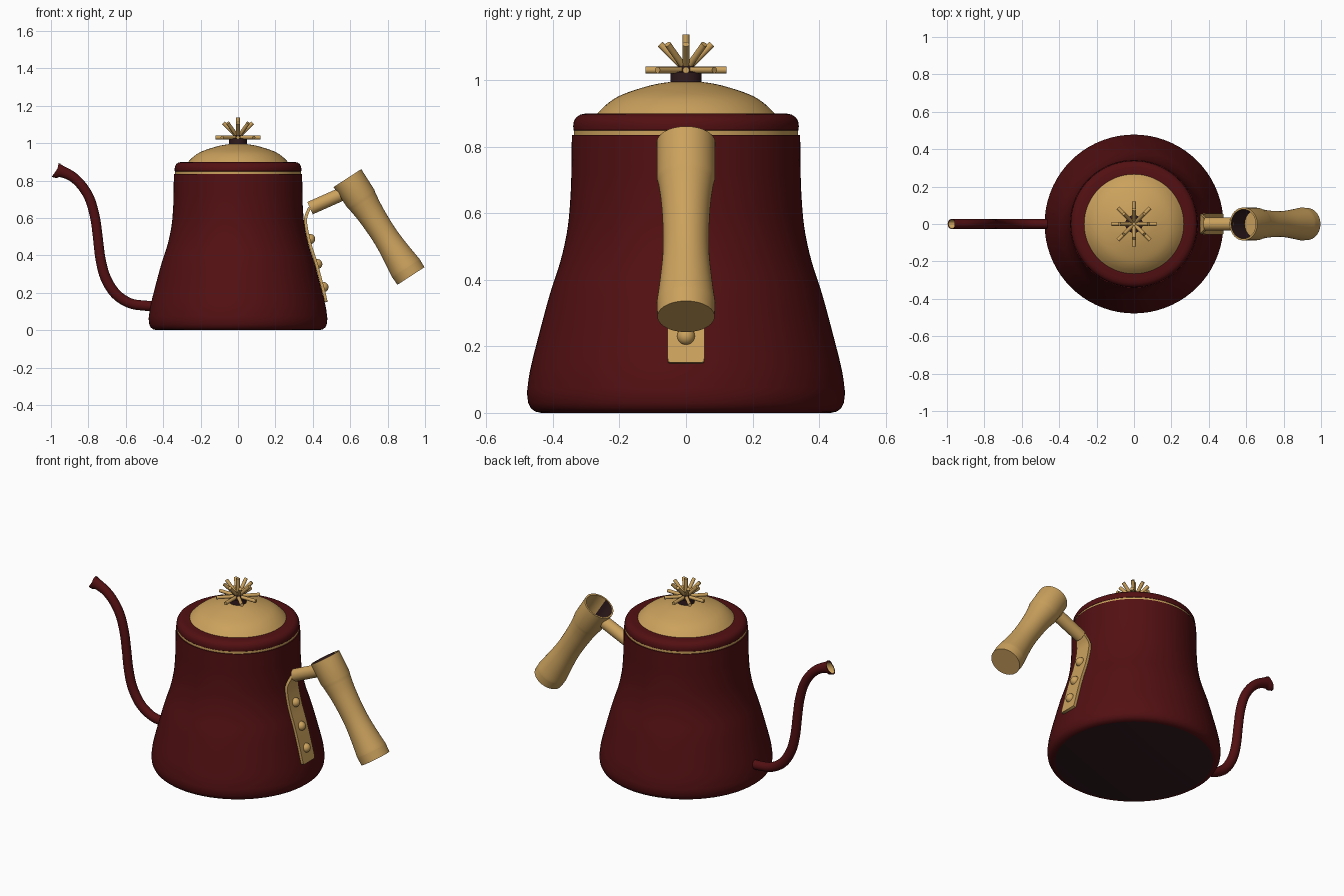
import bpy, bmesh, math
from mathutils import Vector

if "Cube" in bpy.data.objects:
    bpy.data.objects.remove(bpy.data.objects["Cube"])

def material(name, rgb):
    m = bpy.data.materials.new(name)
    m.diffuse_color = (*rgb, 1)
    m.use_nodes = True
    m.node_tree.nodes["Principled BSDF"].inputs["Base Color"].default_value = m.diffuse_color
    return m

RED = material("dark red enamel", (0.085, 0.005, 0.006))
GOLD = material("brass gold", (0.60, 0.36, 0.11))
DARK = material("dark brown", (0.030, 0.011, 0.013))
X, Y, Z = Vector((1, 0, 0)), Vector((0, 1, 0)), Vector((0, 0, 1))

def spline(pts, n=6):
    """Catmull-Rom interpolation through tuples of any size."""
    pts = [Vector(p) for p in pts]
    ext = [2 * pts[0] - pts[1]] + pts + [2 * pts[-1] - pts[-2]]
    out = []
    for i in range(1, len(ext) - 2):
        a, b, c, d = ext[i - 1:i + 3]
        for k in range(n):
            t = k / n
            out.append(0.5 * (2 * b + (c - a) * t + (2 * a - 5 * b + 4 * c - d) * t * t
                              + (3 * b - a - 3 * c + d) * t ** 3))
    return out + [pts[-1]]

def loft(name, rings, mats, rule=None, seg=48, phase=0.0, angle=35):
    """Skin rings of (centre, u, v, radius_u, radius_v) and cap both ends."""
    bm = bmesh.new()
    loops = []
    for c, u, v, ru, rv in rings:
        loops.append([bm.verts.new(c + u * ru * math.cos(a) + v * rv * math.sin(a))
                      for a in (phase + 2 * math.pi * i / seg for i in range(seg))])
    for j in range(len(loops) - 1):
        for i in range(seg):
            k = (i + 1) % seg
            f = bm.faces.new((loops[j][i], loops[j][k], loops[j + 1][k], loops[j + 1][i]))
            if rule:
                f.material_index = rule(j, math.cos(phase + 2 * math.pi * (i + .5) / seg))
    for j, lp in ((-1, loops[0]), (len(loops) - 1, loops[-1])):
        f = bm.faces.new(lp)
        if rule:
            f.material_index = rule(j, 0)
    bmesh.ops.recalc_face_normals(bm, faces=bm.faces)
    me = bpy.data.meshes.new(name)
    bm.to_mesh(me)
    bm.free()
    for m in mats:
        me.materials.append(m)
    ob = bpy.data.objects.new(name, me)
    bpy.context.collection.objects.link(ob)
    bpy.ops.object.select_all(action='DESELECT')
    ob.select_set(True)
    bpy.context.view_layer.objects.active = ob
    bpy.ops.object.shade_smooth_by_angle(angle=math.radians(angle))
    return ob

def lathe(name, profile, mats, rule=None, seg=72):
    return loft(name, [(Z * z, X, Y, r, r) for r, z in profile], mats, rule, seg)

def rod(name, a, b, r, mat, seg=16):
    d = (b - a).normalized()
    u = d.orthogonal().normalized()
    v = d.cross(u)
    return loft(name, [(a, u, v, r, r), (b, u, v, r, r)], [mat], seg=seg)

# Pot body with dark underside
side = spline([(0.478, 0.06), (0.468, 0.13), (0.438, 0.25), (0.408, 0.36), (0.376, 0.46),
               (0.355, 0.56), (0.346, 0.67), (0.344, 0.76), (0.343, 0.835)], 4)
foot = [(0.435, 0.0), (0.453, 0.004), (0.466, 0.014), (0.474, 0.03)]
lathe("pot_body", foot + [tuple(p) for p in side], [RED, DARK], lambda j, c: 1 if j < 0 else 0)

# Seam ring, lid rim and lid dome
lathe("seam_ring", [(0.337, 0.825), (0.337, 0.85)], [GOLD])
lathe("lid_rim", [(0.333, 0.844), (0.338, 0.850), (0.339, 0.862), (0.337, 0.876), (0.330, 0.888),
                  (0.318, 0.896), (0.300, 0.900), (0.262, 0.900)], [RED])
lathe("lid_dome", [tuple(p) for p in spline(
    [(0.274, 0.892), (0.235, 0.930), (0.19, 0.957), (0.11, 0.983), (0.05, 0.994), (0.004, 0.997)], 5)], [GOLD])

# Knob with a burst of rods
lathe("knob_base", [(0.047, 0.985), (0.047, 1.024), (0.03, 1.026), (0.022, 1.046), (0.005, 1.055)],
      [DARK], seg=32)
hub = Z * 1.03
for i in range(8):
    a = math.pi * i / 4
    out = Vector((math.cos(a), math.sin(a), 0))
    rod("knob_rod_level", hub, hub + out * 0.121, 0.010, GOLD)
    rod("knob_rod_raised", hub, hub + (out + Z).normalized() * 0.110, 0.010, GOLD)
rod("knob_rod_top", hub, Z * 1.137, 0.010, GOLD)

# Gooseneck spout: path rows are x, z, in-plane radius, side radius
path = spline([(-0.42, 0.128, .028, .027), (-0.50, 0.131, .027, .026), (-0.58, 0.145, .027, .026),
               (-0.655, 0.195, .028, .026), (-0.708, 0.28, .028, .026), (-0.735, 0.38, .027, .026),
               (-0.750, 0.50, .026, .026), (-0.764, 0.60, .026, .026), (-0.792, 0.70, .026, .026),
               (-0.835, 0.772, .026, .026), (-0.885, 0.820, .027, .026), (-0.940, 0.847, .031, .027),
               (-0.972, 0.854, .043, .028)], 5)
rings = []
for i, p in enumerate(path):
    t = path[min(i + 1, len(path) - 1)] - path[max(i - 1, 0)]
    u = Vector((-t[1], 0, t[0])).normalized()
    if u.z < 0:
        u = -u
    # keep the frame turning steadily along the neck
    if rings and u.dot(rings[-1][1]) < 0:
        u = -u
    rings.append((Vector((p[0], 0, p[1])), u, Y, p[2], p[3]))
cut = Vector((0.565, 0, 0.825))
if cut.dot(rings[-1][1]) < 0:
    cut = -cut
rings[-1] = (rings[-1][0], cut, Y, 0.0425, 0.028)
n_outer = len(rings) - 1
for k in (0, 2, 5, 8):
    c, u, v, ru, rv = rings[n_outer - k]
    rings.append((c, u, v, ru * 0.84, rv * 0.84))
loft("spout", rings, [RED, GOLD], lambda j, c: 1 if j > n_outer else 0, seg=24, angle=50)

# Riveted strap: rows are x, z, half width
strap = spline([(0.472, 0.150, .048), (0.469, 0.162, .055), (0.447, 0.25, .055), (0.417, 0.36, .055),
                (0.385, 0.46, .055), (0.365, 0.55, .054), (0.362, 0.60, .050), (0.382, 0.655, .032)], 4)
rings = []
for i, p in enumerate(strap):
    t = strap[min(i + 1, len(strap) - 1)] - strap[max(i - 1, 0)]
    rings.append((Vector((p[0], 0, p[1])), Vector((t[1], 0, -t[0])).normalized(), Y,
                  0.008 * math.sqrt(2), p[2] * math.sqrt(2)))
loft("handle_strap", rings, [GOLD], seg=4, phase=math.pi / 4)
for x, z in ((0.386, 0.487), (0.424, 0.353), (0.457, 0.230)):
    bpy.ops.mesh.primitive_uv_sphere_add(segments=24, ring_count=12, radius=0.027, location=(x, 0, z))
    rivet = bpy.context.object
    rivet.name = "strap_rivet"
    rivet.data.materials.append(GOLD)
    bpy.ops.object.shade_smooth()

# Arm joining strap and grip
rod("handle_arm", Vector((0.385, 0, 0.652)), Vector((0.545, 0, 0.723)), 0.036, GOLD, 32)

# Waisted grip with a hollow socket at its top
top = Vector((0.585, 0, 0.813))
axis = Vector((0.340, 0, -0.524)).normalized()
across = Vector((-axis.z, 0, axis.x))
grip = [(0.088, 0.624), (0.088, 0.575)] + [tuple(p) for p in spline(
    [(0.088, 0.574), (0.078, 0.49), (0.070, 0.40), (0.069, 0.32), (0.074, 0.22), (0.083, 0.145)], 5)]
grip[0] = (0.086, 0.624)
grip += [(0.087, 0.13), (0.088, 0.0)]
n_grip = len(grip) - 1
grip += [(0.078, 0.0), (0.076, 0.13)]
# the socket wall nearest the pot is dark
loft("handle_grip", [(top + axis * t, across, Y, r, r) for r, t in grip], [GOLD, DARK],
     lambda j, c: 1 if j == n_grip + 1 - 0 and c < 0 else (1 if j == n_grip + 1 and c < 0.1 else 0),
     seg=48)
